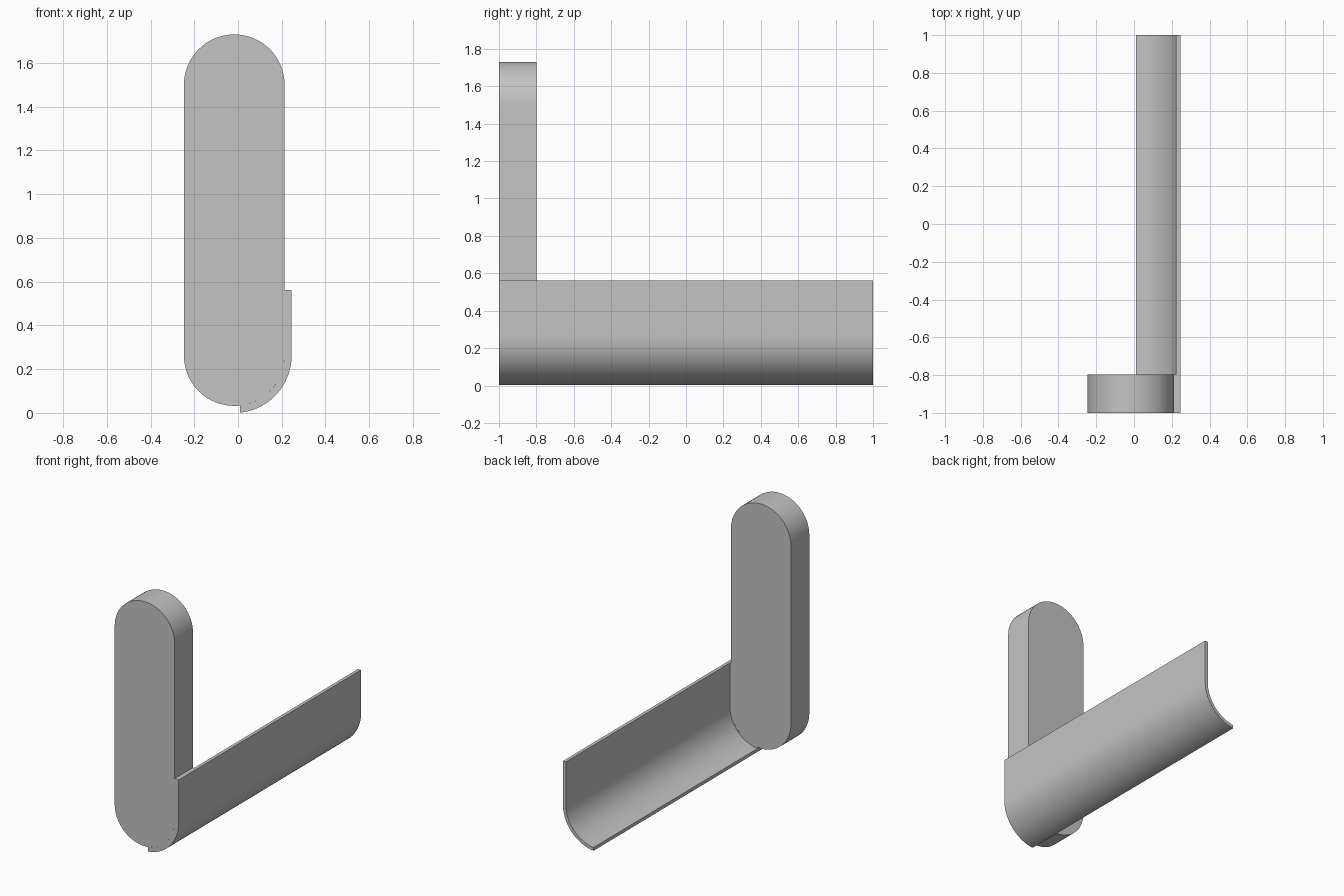
import bpy, bmesh
from math import sin, cos, pi, radians, acos

cube = bpy.data.objects.get("Cube")
if cube:
    bpy.data.objects.remove(cube, do_unlink=True)

grey = bpy.data.materials.new("plain_grey")
grey.use_nodes = True
colour = (0.55, 0.55, 0.55, 1)
grey.diffuse_color = colour
grey.node_tree.nodes["Principled BSDF"].inputs["Base Color"].default_value = colour

CX, LOW, HIGH = -0.017, 0.262, 1.5   # centres of the rounded ends
R_BLOCK, R_INNER, R_OUTER = 0.23, 0.239, 0.262
FRONT, BLOCK_BACK, BACK = -1.0, -0.798, 1.0
RIM = 0.562                          # top of the trough wall


def arc(radius, start, end, cz, n=32):
    return [(CX + radius * cos(start + (end - start) * i / n),
             cz + radius * sin(start + (end - start) * i / n)) for i in range(n + 1)]


def extrude(name, outline, y0, y1):
    """Extrude an x-z outline along y."""
    bm = bmesh.new()
    face = bm.faces.new([bm.verts.new((x, y0, z)) for x, z in outline])
    new = bmesh.ops.extrude_face_region(bm, geom=[face])["geom"]
    bmesh.ops.translate(bm, vec=(0, y1 - y0, 0),
                        verts=[v for v in new if isinstance(v, bmesh.types.BMVert)])
    bmesh.ops.recalc_face_normals(bm, faces=bm.faces)
    mesh = bpy.data.meshes.new(name)
    bm.to_mesh(mesh)
    bm.free()
    mesh.materials.append(grey)
    obj = bpy.data.objects.new(name, mesh)
    bpy.context.collection.objects.link(obj)
    bpy.ops.object.select_all(action="DESELECT")
    obj.select_set(True)
    bpy.context.view_layer.objects.active = obj
    bpy.ops.object.shade_smooth_by_angle(angle=radians(30))
    return obj


def wall(inner, outer):
    """J-shaped band: quarter arc below, straight wall above."""
    def bottom(r):
        return -acos((0.01 - CX) / r)
    return (arc(outer, bottom(outer), 0, LOW) + [(CX + outer, RIM), (CX + inner, RIM)]
            + arc(inner, 0, bottom(inner), LOW))


# Upright slab with rounded ends
extrude("upright_block", arc(R_BLOCK, 0, pi, HIGH) + arc(R_BLOCK, pi, 2 * pi, LOW),
        FRONT, BLOCK_BACK)
# Long curved trough, and the pad joining it to the block
extrude("trough_shell", wall(R_INNER, R_OUTER), FRONT, BACK)
extrude("joining_pad", wall(R_BLOCK, R_INNER), FRONT, BLOCK_BACK)
